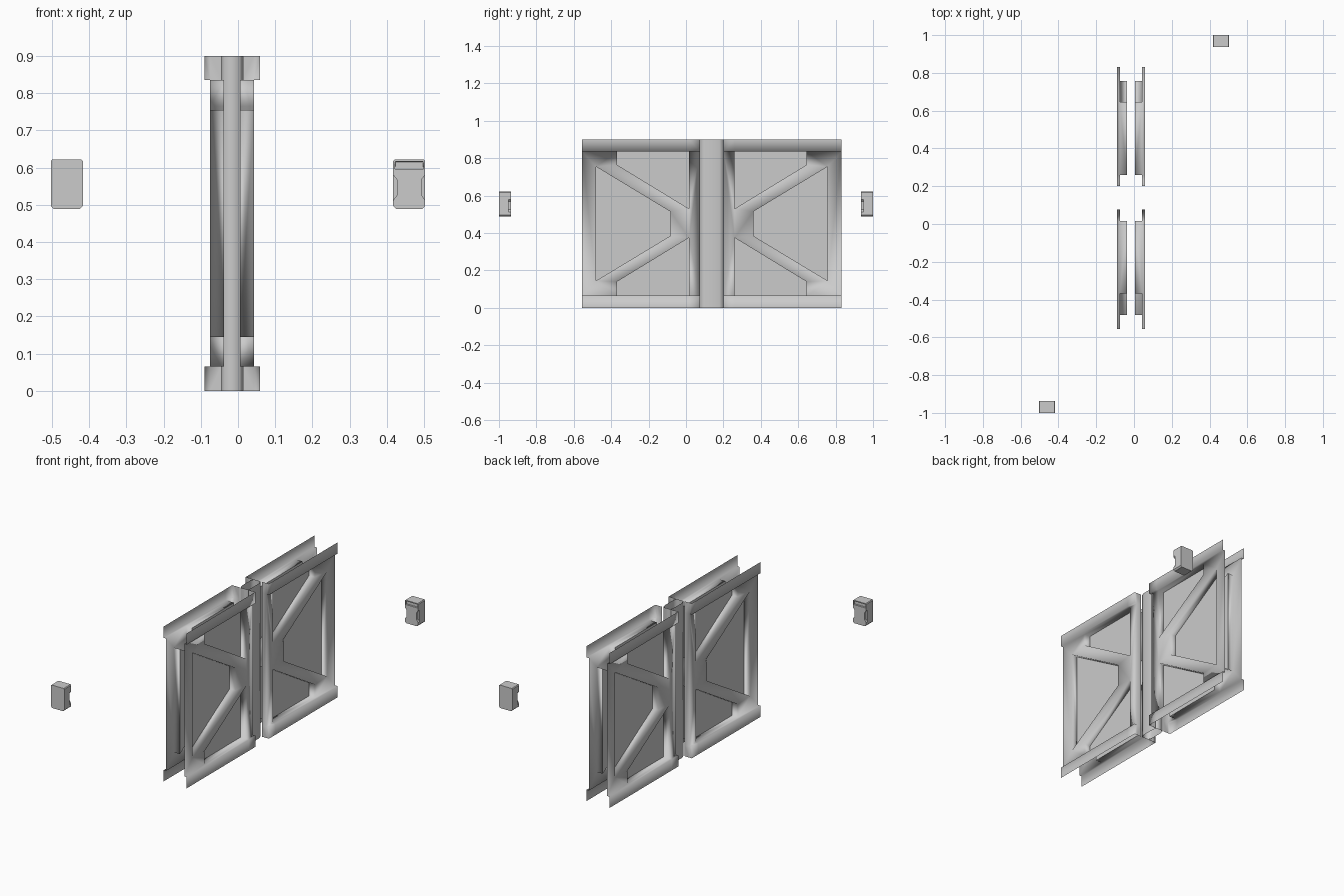
import bpy, bmesh
from mathutils import Vector

if "Cube" in bpy.data.objects:
    bpy.data.objects.remove(bpy.data.objects["Cube"])

CX, CY = -0.016, 0.138                      # middle of the double door
FACE, LIP, BACK, POST = 0.059, 0.0745, 0.0215, 0.029   # distances from the mid plane
INNER, OUTER = 0.062, 0.693                 # leaf extent along y
LOW, HIGH, TOP = 0.065, 0.835, 0.9

grey = bpy.data.materials.new("grey_metal")
grey.diffuse_color = (0.6, 0.6, 0.6, 1)
grey.use_nodes = True
grey.node_tree.nodes["Principled BSDF"].inputs["Base Color"].default_value = grey.diffuse_color


def finish(name, bm, location=(0, 0, 0), smooth=False, outward_x=False):
    bmesh.ops.remove_doubles(bm, verts=bm.verts, dist=0.0001)
    bmesh.ops.recalc_face_normals(bm, faces=bm.faces)
    if outward_x:
        bm.normal_update()
        if sum(f.normal.x * f.calc_area() for f in bm.faces) < 0:
            bmesh.ops.reverse_faces(bm, faces=bm.faces)
    for f in bm.faces:
        f.smooth = smooth
    mesh = bpy.data.meshes.new(name)
    bm.to_mesh(mesh)
    bm.free()
    mesh.materials.append(grey)
    ob = bpy.data.objects.new(name, mesh)
    bpy.context.collection.objects.link(ob)
    ob.location = location
    return ob


def mirror_leaves(ob):
    m = ob.modifiers.new("mirror", 'MIRROR')
    m.use_axis = (True, True, False)
    m.use_mirror_merge = False


def quad(bm, *pts):
    bm.faces.new([bm.verts.new(p) for p in pts])


def pairs(pts):
    return list(zip(pts, pts[1:] + pts[:1]))


def prism(bm, outline, y0, y1):
    """Extrude an (x, z) outline from y0 to y1; returns the face at y0."""
    face = bm.faces.new([bm.verts.new((x, y0, z)) for x, z in outline])
    back = bm.faces.new([bm.verts.new((x, y1, z)) for x, z in outline])
    n = len(outline)
    a, b = list(face.verts), list(back.verts)
    for i in range(n):
        j = (i + 1) % n
        bm.faces.new((a[i], a[j], b[j], b[i]))
    return face


# Window outlines (y, z) on one leaf
top_win = [(0.122, HIGH), (0.122, 0.53), (0.507, 0.765), (0.507, HIGH)]
low_win = [(0.122, LOW), (0.122, 0.375), (0.507, 0.14), (0.507, LOW)]
side_win = [(0.222, 0.385), (0.222, 0.515), (0.619, 0.755), (0.619, 0.145)]

# Frame sheet with window openings
bm = bmesh.new()
outline = ([(INNER, LOW)] + low_win + [(OUTER, LOW), (OUTER, HIGH)]
           + top_win[::-1] + [(INNER, HIGH)])
edges = []
for loop in (outline, side_win):
    vs = [bm.verts.new((FACE, y, z)) for y, z in loop]
    edges += [bm.edges.new(p) for p in pairs(vs)]
bmesh.ops.triangle_fill(bm, use_beauty=True, edges=edges, normal=Vector((1, 0, 0)))

# Window reveals
for win in (top_win, low_win, side_win):
    for (y0, z0), (y1, z1) in pairs(win):
        quad(bm, (FACE, y0, z0), (FACE, y1, z1), (BACK, y1, z1), (BACK, y0, z0))

# Stepped rails along the top and bottom
stops = [INNER, 0.122, 0.507, OUTER]
for zi, ze in ((HIGH, TOP), (LOW, 0)):
    for a, b in zip(stops, stops[1:]):
        quad(bm, (FACE, a, zi), (FACE, b, zi), (LIP, b, zi), (LIP, a, zi))
        quad(bm, (LIP, a, zi), (LIP, b, zi), (LIP, b, ze), (LIP, a, ze))
    # Rail ends turning in to the centre post
    quad(bm, (FACE, INNER, zi), (LIP, INNER, zi), (LIP, INNER, ze), (FACE, INNER, ze))
    quad(bm, (POST, INNER, zi), (FACE, INNER, zi), (FACE, INNER, ze), (POST, INNER, ze))
# Stile edge turning in to the centre post
quad(bm, (POST, INNER, LOW), (FACE, INNER, LOW), (FACE, INNER, HIGH), (POST, INNER, HIGH))
mirror_leaves(finish("door_frames", bm, (CX, CY, 0), True, True))

# Recessed flat panels behind the windows
bm = bmesh.new()
for win in (top_win, low_win, side_win):
    quad(bm, *[(BACK, y, z) for y, z in win])
mirror_leaves(finish("door_panels", bm, (CX, CY, 0), False, True))

# Hollow eight-sided centre post, open at both ends
bm = bmesh.new()
px, py, cx, cy = POST, INNER, 0.008, 0.022
ring = [(px, py - cy), (px - cx, py), (cx - px, py), (-px, py - cy),
        (-px, cy - py), (cx - px, -py), (px - cx, -py), (px, cy - py)]
for (x0, y0), (x1, y1) in pairs(ring):
    quad(bm, (x0, y0, 0), (x1, y1, 0), (x1, y1, TOP), (x0, y0, TOP))
finish("centre_post", bm, (CX, CY, 0), True)

# Wall control boxes, one on each side, facing the door
for name, turn in (("control_box_back", 1), ("control_box_front", -1)):
    bm = bmesh.new()
    h, z0, z1, c = 0.043, 0.489, 0.622, 0.008
    # Back block with clipped corners
    prism(bm, [(-h + c, z0), (h - c, z0), (h, z0 + c), (h, z1 - 0.004), (h - 0.004, z1),
               (-h + 0.004, z1), (-h, z1 - 0.004), (-h, z0 + c)], 0.95, 1.0)
    # Waisted lower cover
    half = [(h - c, z0), (h, z0 + c), (h, 0.512), (0.033, 0.526), (0.033, 0.568),
            (h, 0.58), (h, 0.592)]
    prism(bm, half + [(-x, z) for x, z in reversed(half)], 0.936, 0.95)
    # Top cover with a sunken slot
    face = prism(bm, [(-h, 0.592), (h, 0.592), (h, z1 - 0.004), (h - 0.004, z1),
                      (-h + 0.004, z1), (-h, z1 - 0.004)], 0.936, 0.95)
    bmesh.ops.recalc_face_normals(bm, faces=bm.faces)
    bmesh.ops.inset_individual(bm, faces=[face], thickness=0.006)
    sunk = bmesh.ops.inset_individual(bm, faces=[face], thickness=0.001)
    for v in face.verts:
        v.co.y += 0.009
    for v in bm.verts:
        v.co.x = turn * (v.co.x + 0.46)
        v.co.y *= turn
    finish(name, bm)
